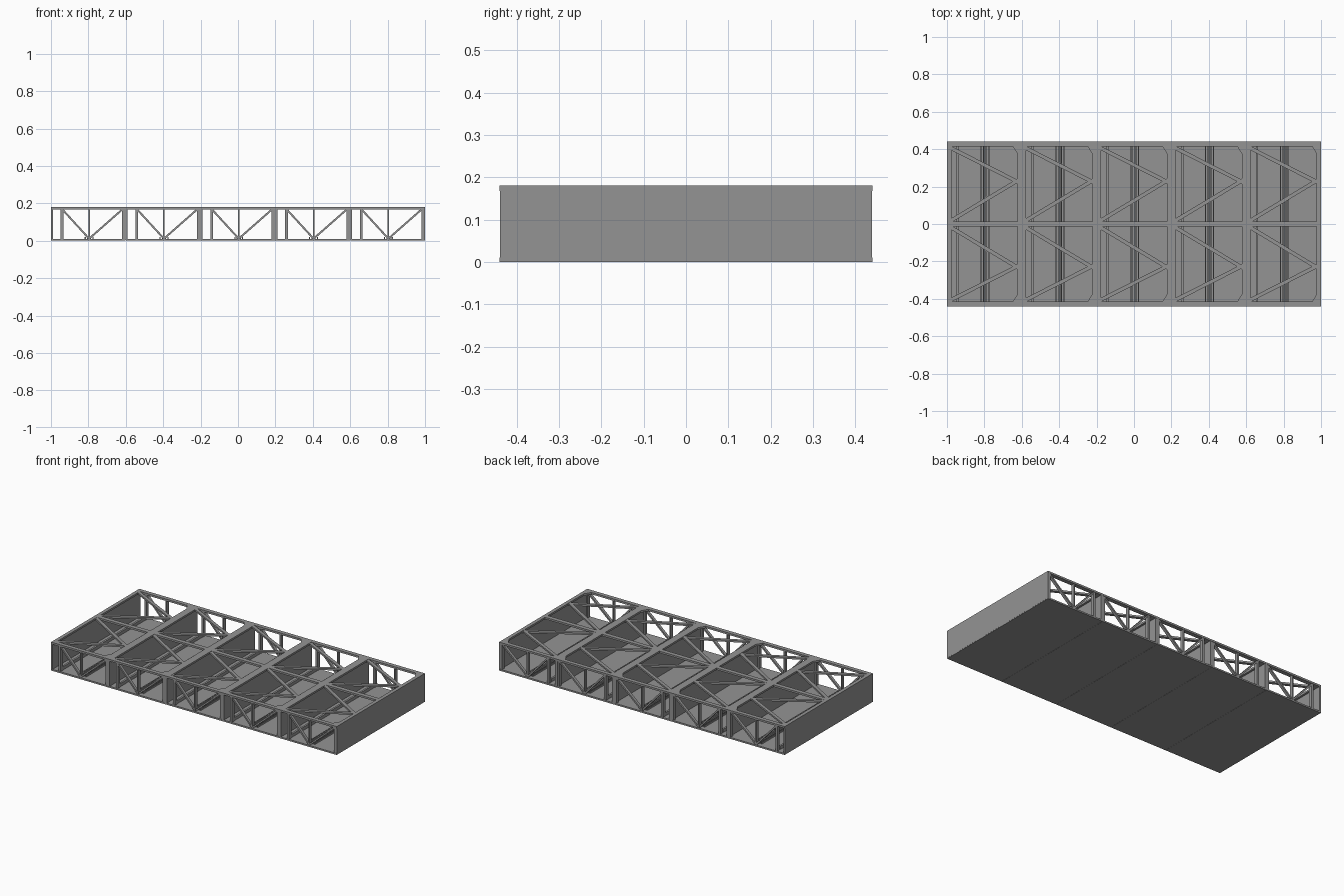
import bpy, bmesh
from mathutils import Vector, Matrix

if "Cube" in bpy.data.objects:
    bpy.data.objects.remove(bpy.data.objects["Cube"])


def material(name, v):
    m = bpy.data.materials.new(name)
    m.diffuse_color = (v, v, v, 1)
    m.use_nodes = True
    m.node_tree.nodes["Principled BSDF"].inputs["Base Color"].default_value = m.diffuse_color
    return m


STEEL = material("steel_grey", 0.296)
H, HALF_Y, TOP = 0.18, 0.441, 0.168
C = 0.004  # truss centre, slightly right of the bay centre


def box(bm, x0, x1, y0, y1, z0, z1):
    mat = Matrix.Translation(((x0 + x1) / 2, (y0 + y1) / 2, (z0 + z1) / 2))
    mat = mat @ Matrix.Diagonal((x1 - x0, y1 - y0, z1 - z0, 1))
    bmesh.ops.create_cube(bm, size=1, matrix=mat)


def bar(bm, a, b, normal, width, depth):
    """Rectangular bar from a to b; depth is measured along normal."""
    a, b, n = Vector(a), Vector(b), Vector(normal)
    d = b - a
    u = d.normalized()
    s = n.cross(u)
    mat = Matrix((u * d.length, s * width, n * depth)).transposed().to_4x4()
    mat.translation = (a + b) / 2
    bmesh.ops.create_cube(bm, size=1, matrix=mat)


def prism(bm, pts, z0, z1):
    f = bm.faces.new([bm.verts.new((x, y, z0)) for x, y in pts])
    r = bmesh.ops.extrude_face_region(bm, geom=[f])
    vs = [g for g in r["geom"] if isinstance(g, bmesh.types.BMVert)]
    bmesh.ops.translate(bm, verts=vs, vec=(0, 0, z1 - z0))


def finish(bm, name, mat):
    bmesh.ops.recalc_face_normals(bm, faces=bm.faces)
    me = bpy.data.meshes.new(name)
    bm.to_mesh(me)
    bm.free()
    me.materials.append(mat)
    ob = bpy.data.objects.new(name, me)
    bpy.context.collection.objects.link(ob)
    return ob


# Floor plate (with a fine seam to the next bay), end walls and floor rib
bm = bmesh.new()
box(bm, -0.1995, 0.1995, -HALF_Y, HALF_Y, 0, 0.01)
for x0, x1 in ((-0.2, -0.19), (0.19, 0.2)):
    box(bm, x0, x1, -HALF_Y + 0.001, HALF_Y - 0.001, 0.004, TOP)
box(bm, -0.148, -0.136, -0.415, 0.415, 0.009, 0.03)
tray = finish(bm, "bay_floor_and_walls", STEEL)

# Low ribbed cross beam in the middle of the floor
bm = bmesh.new()
for x, w, z in ((-0.021, 0.003, 0.02), (-0.008, 0.003, 0.02), (0, 0.004, 0.03),
                (0.008, 0.003, 0.02), (0.021, 0.003, 0.02)):
    box(bm, C + x - w, C + x + w, -0.415, 0.415, 0.009, z)
beam = finish(bm, "floor_cross_beam", STEEL)

# Top frame with two openings, each with a V brace and a corner gusset
bm = bmesh.new()
box(bm, -0.2, -0.177, -HALF_Y, HALF_Y, TOP, H)
box(bm, 0.177, 0.2, -HALF_Y, HALF_Y, TOP, H)
box(bm, -0.177, 0.177, -0.014, 0.014, TOP, H)
for s in (-1, 1):
    lo, hi = sorted((s * 0.415, s * HALF_Y))
    box(bm, -0.177, 0.177, lo, hi, TOP, H)
    for y in (0.408, 0.016):
        bar(bm, (-0.182, s * y, 0.1735), (0.184, s * (0.222 if y > 0.2 else 0.236), 0.1735),
            (0, 0, 1), 0.02, 0.011)
    prism(bm, [(0.177, s * 0.415), (0.177, s * 0.375), (0.152, s * 0.415)], TOP, H)
frame = finish(bm, "bay_top_frame", STEEL)

# Side trusses: posts and V diagonals on the front and back
bm = bmesh.new()
for s in (-1, 1):
    y = s * 0.428
    lo, hi = y - 0.011, y + 0.011
    box(bm, -0.148, -0.134, lo, hi, 0.01, TOP)
    box(bm, C - 0.004, C + 0.004, lo, hi, 0.01, TOP)
    box(bm, 0.18, 0.19, lo, hi, 0.01, TOP)
    for x in (-0.138, 0.18):
        bar(bm, (x, y, 0.166), (C, y, 0.011), (0, 1, 0), 0.01, 0.018)
truss = finish(bm, "bay_side_trusses", STEEL)

# Repeat the bay five times along x
for ob in (tray, beam, frame, truss):
    base = ob.name
    for i in range(5):
        o = ob if i == 0 else bpy.data.objects.new(f"{base}_{i + 1}", ob.data)
        if i:
            bpy.context.collection.objects.link(o)
        o.location.x = -0.8 + 0.4 * i
